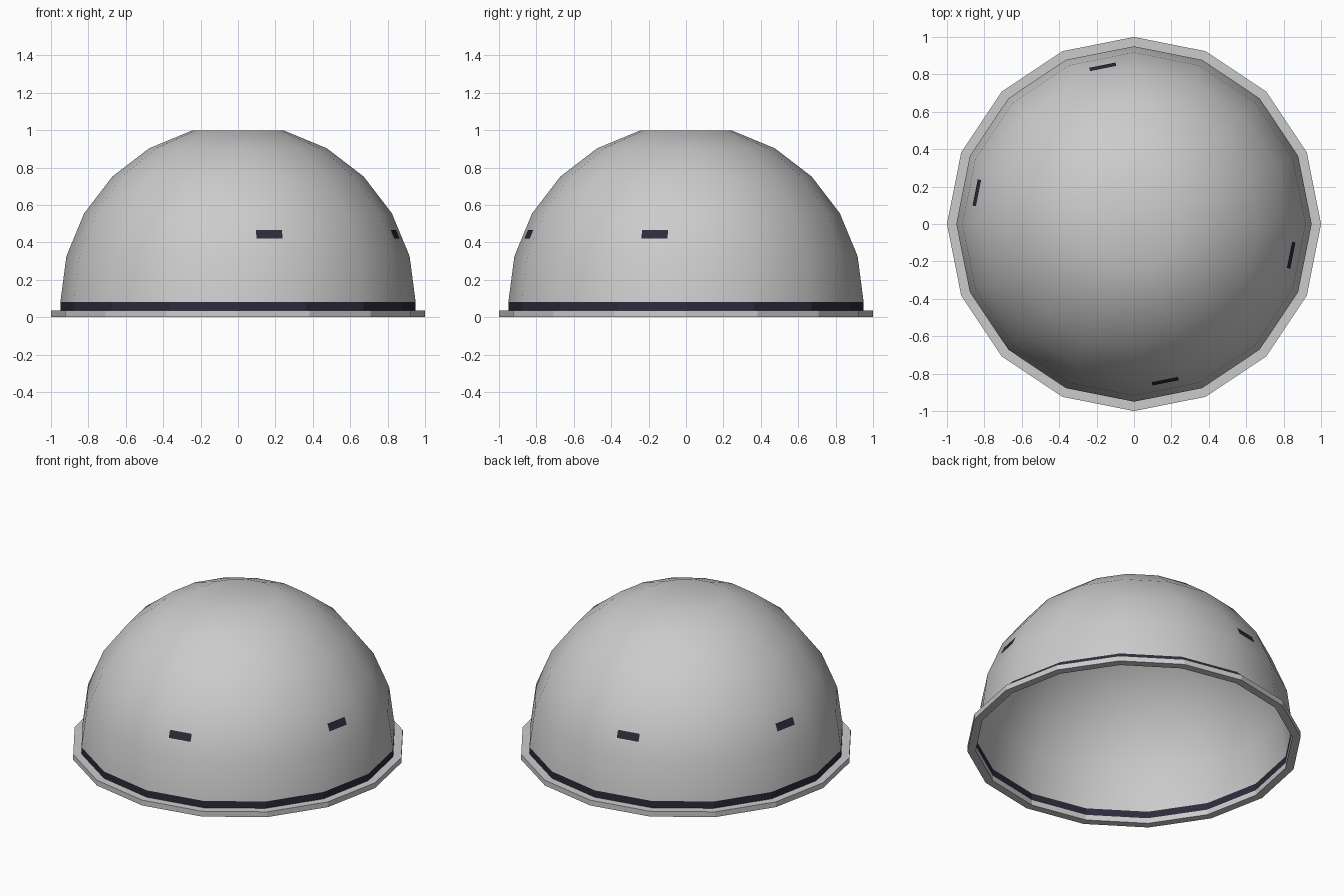
import bpy, bmesh
from math import sin, cos, pi, radians
from mathutils import Vector

if "Cube" in bpy.data.objects:
    bpy.data.objects.remove(bpy.data.objects["Cube"])

SIDES = 16
R = 0.95          # dome radius
Z_BASE, Z_BAND = 0.035, 0.08

dark = bpy.data.materials.new("dark_trim")
dark.diffuse_color = (0.026, 0.024, 0.045, 1)
dark.use_nodes = True
dark.node_tree.nodes["Principled BSDF"].inputs["Base Color"].default_value = dark.diffuse_color


def finish(bm, name, mat=None, smooth=False):
    me = bpy.data.meshes.new(name)
    for f in bm.faces:
        f.smooth = smooth
    bm.to_mesh(me)
    bm.free()
    ob = bpy.data.objects.new(name, me)
    bpy.context.collection.objects.link(ob)
    if mat:
        me.materials.append(mat)
    return ob


def lathe(name, profile, closed=False, cap=False, mat=None, smooth=False):
    """Spin an (r, z) profile, listed so that faces point outwards."""
    bm = bmesh.new()
    rings = [[bm.verts.new((r * cos(2 * pi * i / SIDES), r * sin(2 * pi * i / SIDES), z))
              for i in range(SIDES)] for r, z in profile]
    pairs = list(zip(rings, rings[1:]))
    if closed:
        pairs.append((rings[-1], rings[0]))
    for a, b in pairs:
        for i in range(SIDES):
            j = (i + 1) % SIDES
            bm.faces.new((a[i], a[j], b[j], b[i]))
    if cap:
        bm.faces.new(rings[-1])
    return finish(bm, name, mat, smooth)


# base flange
lathe("base_flange", [(1, 0), (1, Z_BASE), (R, Z_BASE), (R, 0)], closed=True)

# dark band above the flange
lathe("base_band", [(R, Z_BASE), (R, Z_BAND)], mat=dark)

# open dome shell with a flat crown
arc = [(R * cos(radians(a)), Z_BAND + R * sin(radians(a))) for a in range(0, 76, 15)]
lathe("dome_shell", arc, cap=True, smooth=True)

# four slit windows lying on the second row of facets
(r0, z0), (r1, z1) = arc[1], arc[2]
for n, deg in enumerate((-78.75, -11.25, 101.25, 168.75)):
    a = radians(deg)
    out = Vector((cos(a), sin(a), 0))
    side = Vector((-sin(a), cos(a), 0))
    bm = bmesh.new()
    corners = []
    for s, z in ((-1, 0.42), (1, 0.42), (1, 0.465), (-1, 0.465)):
        r = (r0 + (r1 - r0) * (z - z0) / (z1 - z0)) * cos(pi / SIDES) + 0.004
        corners.append(bm.verts.new(out * r + side * 0.071 * s + Vector((0, 0, z))))
    bm.faces.new(corners)
    finish(bm, f"slit_window_{n + 1}", dark)
